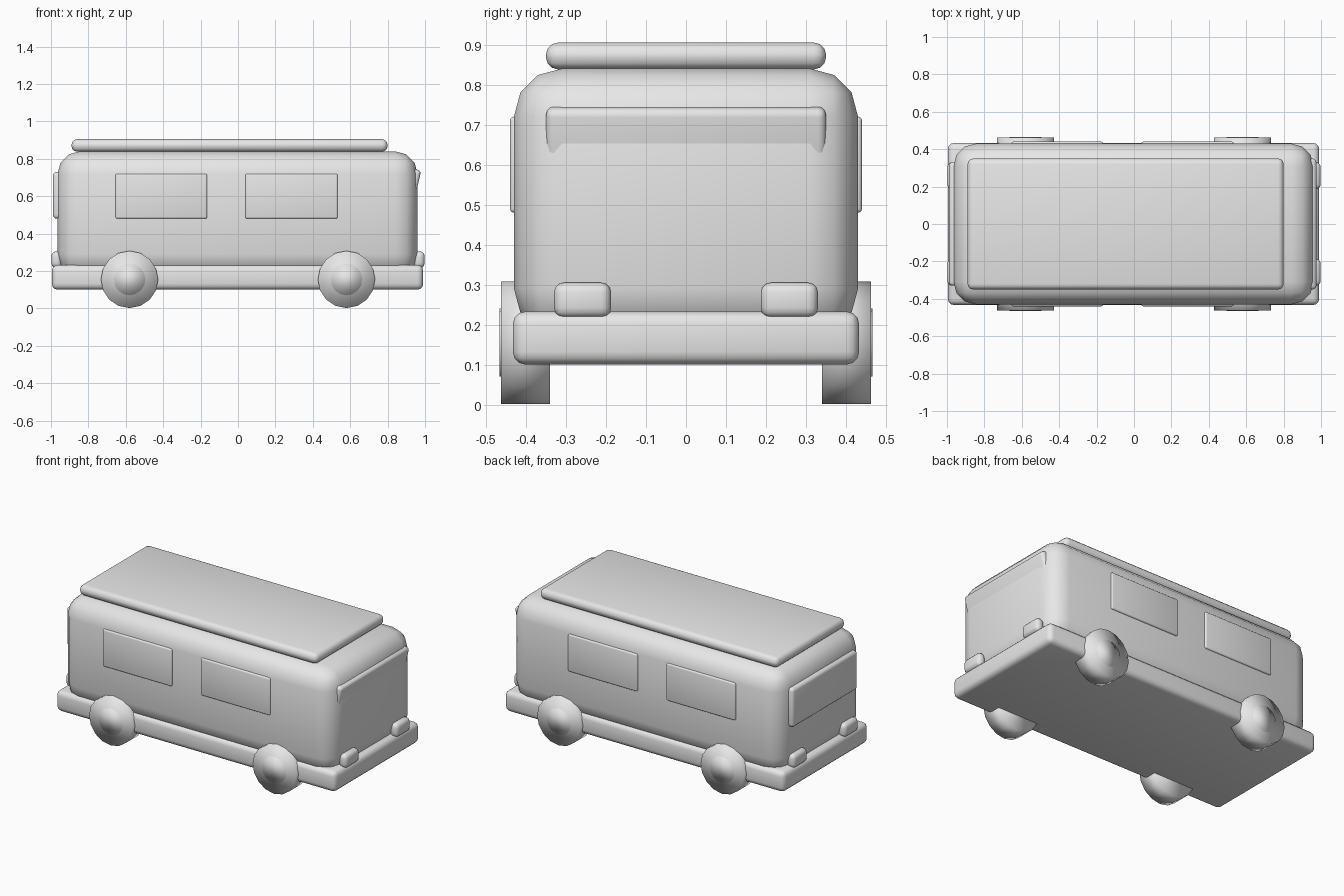
import bpy, bmesh, math
from mathutils import Matrix

cube = bpy.data.objects.get("Cube")
if cube:
    bpy.data.objects.remove(cube, do_unlink=True)

grey = bpy.data.materials.new("plain_grey")
grey.use_nodes = True
grey.diffuse_color = (0.8, 0.8, 0.8, 1)
grey.node_tree.nodes["Principled BSDF"].inputs["Base Color"].default_value = (0.8, 0.8, 0.8, 1)


def finish(name, bm):
    mesh = bpy.data.meshes.new(name)
    bm.to_mesh(mesh)
    bm.free()
    mesh.materials.append(grey)
    mesh.shade_smooth()
    obj = bpy.data.objects.new(name, mesh)
    bpy.context.collection.objects.link(obj)
    return obj


def rounded_box(name, low, high, radius, segments=3):
    """Box between two corners, its edges rounded by a bevel modifier."""
    size = [b - a for a, b in zip(low, high)]
    bm = bmesh.new()
    bmesh.ops.create_cube(bm, size=1, matrix=Matrix.Diagonal((*size, 1)))
    obj = finish(name, bm)
    obj.location = [(a + b) / 2 for a, b in zip(low, high)]
    bevel = obj.modifiers.new("rounding", 'BEVEL')
    bevel.width = radius
    bevel.segments = segments
    bevel.limit_method = 'NONE'
    return obj


def disc(name, x, y, z, radius, depth):
    """Smooth cylinder whose axis runs along y."""
    bm = bmesh.new()
    bmesh.ops.create_cone(bm, cap_ends=True, segments=16, radius1=radius,
                          radius2=radius, depth=depth,
                          matrix=Matrix.Rotation(math.pi / 2, 4, 'X'))
    obj = finish(name, bm)
    obj.location = (x, y, z)
    return obj


# Shell, chassis and roof panel
rounded_box("body", (-0.965, -0.43, 0.17), (0.96, 0.43, 0.84), 0.12)
rounded_box("chassis", (-0.995, -0.433, 0.10), (0.99, 0.433, 0.233), 0.032)
rounded_box("roof_panel", (-0.89, -0.35, 0.838), (0.80, 0.35, 0.905), 0.03)

# End windows: upright at the rear, leaning forward at the front
rounded_box("rear_window", (-0.99, -0.33, 0.48), (-0.92, 0.33, 0.73), 0.02)
windscreen = rounded_box("windscreen", (0.87, -0.35, 0.50), (0.955, 0.35, 0.75), 0.02)
windscreen.rotation_euler.y = math.radians(13)
windscreen.location.x = 0.91

for side, label in ((1, "left"), (-1, "right")):
    # Side windows
    for place, x1, x2 in (("rear", -0.655, -0.165), ("front", 0.04, 0.533)):
        ys = sorted((side * 0.40, side * 0.44))
        rounded_box(f"{place}_{label}_side_window", (x1, ys[0], 0.48),
                    (x2, ys[1], 0.72), 0.01)
    # Wheels with hubs, and lamps
    for end, place in ((1, "front"), (-1, "rear")):
        disc(f"{place}_{label}_wheel", end * 0.58, side * 0.401, 0.155, 0.153, 0.122)
        disc(f"{place}_{label}_hub", end * 0.58, side * 0.42, 0.155, 0.085, 0.092)
        xs = sorted((end * 0.94, end * 0.998))
        ys = sorted((side * 0.187, side * 0.33))
        rounded_box(f"{place}_{label}_lamp", (xs[0], ys[0], 0.217),
                    (xs[1], ys[1], 0.305), 0.025)
